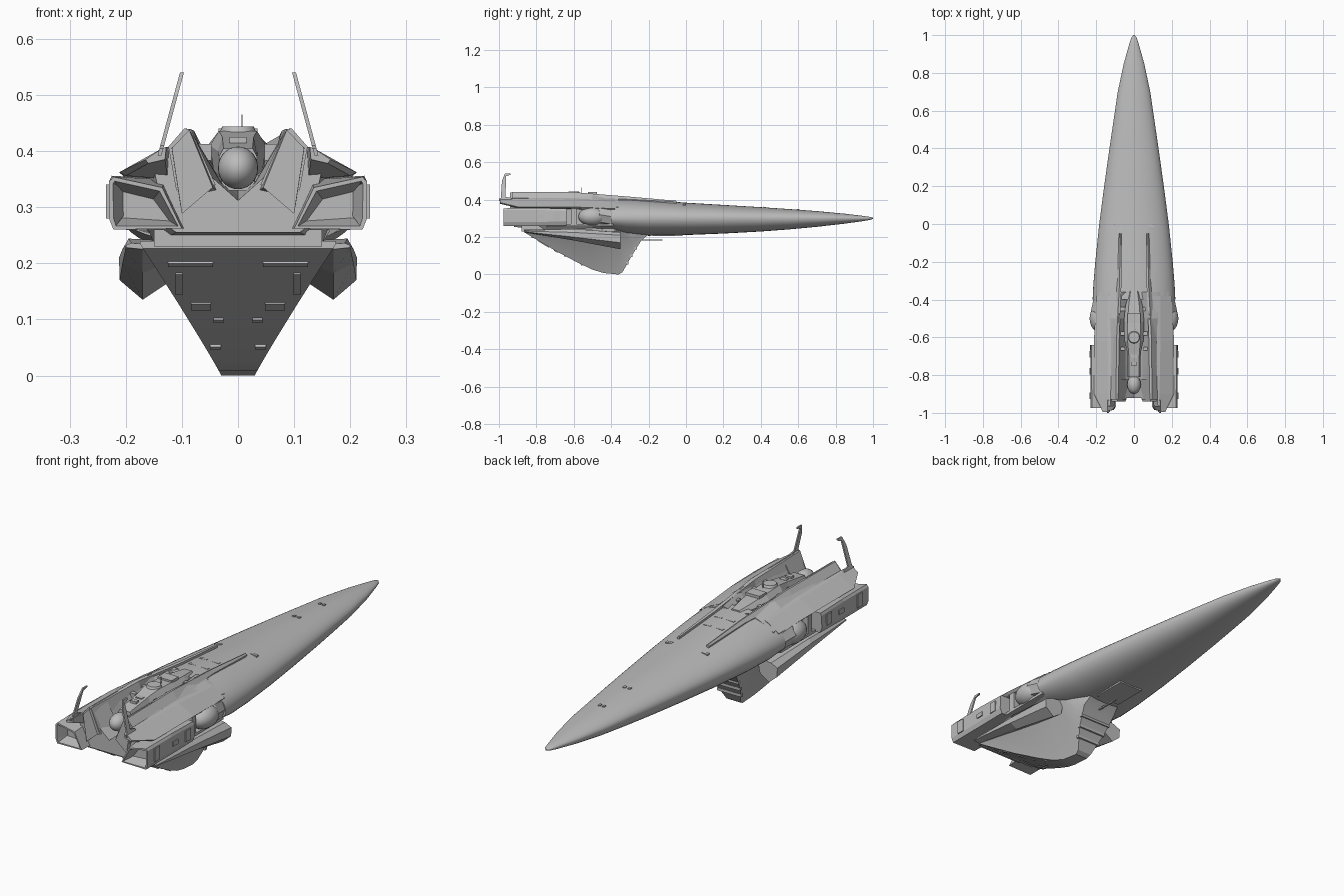
import bpy, bmesh, math
from mathutils import Vector

grey = bpy.data.materials.new("hull_grey")
grey.diffuse_color = (0.5, 0.5, 0.5, 1)


def finish(name, bm, mirror=False, smooth=None):
    bmesh.ops.remove_doubles(bm, verts=bm.verts, dist=0.0002)
    bmesh.ops.recalc_face_normals(bm, faces=bm.faces)
    me = bpy.data.meshes.new(name)
    bm.to_mesh(me)
    bm.free()
    me.materials.append(grey)
    ob = bpy.data.objects.new(name, me)
    bpy.context.collection.objects.link(ob)
    if mirror:
        ob.modifiers.new("mirror", 'MIRROR').use_clip = False
    if smooth:
        bpy.context.view_layer.objects.active = ob
        ob.select_set(True)
        bpy.ops.object.shade_smooth_by_angle(angle=math.radians(smooth))
        ob.select_set(False)
    return ob


def loft(name, rings, mirror=False, smooth=None, hollow=0):
    """Skin closed rings of equal length; hollow recesses the last cap."""
    bm = bmesh.new()
    vs = [[bm.verts.new(p) for p in r] for r in rings]
    n = len(rings[0])
    for a, b in zip(vs, vs[1:]):
        for i in range(n):
            j = (i + 1) % n
            bm.faces.new((a[i], a[j], b[j], b[i]))
    bm.faces.new(vs[0])
    cap = bm.faces.new(vs[-1])
    if hollow:
        bmesh.ops.recalc_face_normals(bm, faces=bm.faces)
        bmesh.ops.inset_region(bm, faces=[cap], thickness=0.008)
        bmesh.ops.inset_region(bm, faces=[cap], thickness=0.018, depth=-hollow)
    return finish(name, bm, mirror, smooth)


def sym(half, y):
    """Full symmetric ring from right-hand (x, z) points running top to bottom."""
    return [(x, y, z) for x, z in half] + [(-x, y, z) for x, z in reversed(half)]


def flat(pts, y):
    return [(x, y, z) for x, z in pts]


def box(name, c, s, mirror=False, normal=None):
    bm = bmesh.new()
    bmesh.ops.create_cube(bm, size=1)
    bmesh.ops.scale(bm, vec=s, verts=bm.verts)
    if normal:
        q = Vector((0, 0, 1)).rotation_difference(Vector(normal))
        bmesh.ops.rotate(bm, matrix=q.to_matrix(), verts=bm.verts)
    bmesh.ops.translate(bm, vec=c, verts=bm.verts)
    return finish(name, bm, mirror)


def ball(name, c, s, mirror=False):
    bm = bmesh.new()
    bmesh.ops.create_uvsphere(bm, u_segments=24, v_segments=14, radius=1)
    bmesh.ops.scale(bm, vec=s, verts=bm.verts)
    bmesh.ops.translate(bm, vec=c, verts=bm.verts)
    return finish(name, bm, mirror, 40)


# Long tapering main hull: y, half width, top z, bottom z
stations = [(1.0, .004, .303, .297), (.985, .015, .308, .292), (.95, .026, .313, .286),
            (.85, .054, .325, .272), (.7, .086, .339, .255), (.55, .108, .35, .241),
            (.4, .13, .36, .23), (.2, .158, .372, .219), (0, .184, .384, .211),
            (-.2, .205, .4, .207), (-.32, .215, .409, .212), (-.4, .219, .412, .232)]
N = 12
rings = []
for y, w, t, b in stations:
    r = []
    for k in range(4 * N):
        a = math.pi * k / (2 * N)
        c, s = math.cos(a), math.sin(a)
        if s >= 0:
            r.append((w * c, y, .3 + (t - .3) * s))
        else:
            x = math.copysign(abs(c) ** .8, c)
            r.append((w * x, y, .3 + (.3 - b) * s))
    rings.append(r)
loft("main_hull", rings, smooth=35)

# Rear body with an open V trough along the top
loft("rear_body", [
    sym([(0, .40), (.04, .408), (.072, .412), (.125, .392), (.185, .36), (.185, .26), (.1, .235)], -.36),
    sym([(0, .345), (.045, .375), (.082, .432), (.125, .402), (.17, .375), (.165, .26), (.13, .235)], -.5),
    sym([(0, .32), (.045, .36), (.09, .44), (.125, .405), (.17, .375), (.16, .26), (.15, .235)], -.75),
    sym([(0, .312), (.045, .352), (.09, .44), (.125, .405), (.15, .37), (.13, .27), (.11, .255)], -.92)])

# Long raised ridges flanking the trough
loft("ridge", [
    flat([(.068, .392), (.074, .394), (.08, .388), (.076, .37), (.066, .37)], -.05),
    flat([(.066, .412), (.076, .416), (.088, .402), (.086, .37), (.066, .37)], -.3),
    flat([(.078, .436), (.092, .44), (.118, .408), (.11, .37), (.06, .38)], -.6),
    flat([(.084, .439), (.096, .44), (.124, .408), (.11, .33), (.04, .34)], -.93)], mirror=True)

# Inner canted tail walls
loft("tail_wall", [
    flat([(.085, .438), (.12, .405), (.1, .29), (.01, .31)], -.82),
    flat([(.087, .438), (.118, .405), (.1, .288), (.045, .335)], -.94)], mirror=True)

# Sloped fairing above each engine
loft("upper_fairing", [
    flat([(.1, .405), (.14, .388), (.2, .352), (.19, .34), (.1, .34)], -.38),
    flat([(.115, .408), (.14, .402), (.212, .362), (.2, .352), (.115, .35)], -.62),
    flat([(.122, .408), (.135, .405), (.212, .362), (.2, .356), (.125, .35)], -.9),
    flat([(.128, .407), (.135, .405), (.165, .385), (.16, .378), (.13, .385)], -.995)], mirror=True)

# Engine boxes with hollow exhausts
loft("engine_box", [
    flat([(.12, .35), (.225, .352), (.23, .34), (.232, .285), (.222, .262), (.09, .262)], -.64),
    flat([(.13, .35), (.225, .356), (.23, .345), (.23, .28), (.222, .26), (.09, .262)], -.8),
    flat([(.135, .335), (.222, .354), (.23, .345), (.23, .28), (.222, .26), (.1, .262)], -.975)],
    mirror=True, hollow=.05)
for y, h in ((-.69, .05), (-.78, .02), (-.91, .06)):
    box("engine_side_plate", (.231, y, .31), (.008, .035, h), True)

# Machinery exposed in the side recess
ball("side_tank", (.18, -.5, .31), (.055, .075, .05), True)
loft("side_cowl", [
    flat([(.15, .35), (.2, .345), (.215, .31), (.2, .27), (.15, .265)], -.4),
    flat([(.15, .36), (.205, .355), (.228, .32), (.212, .28), (.15, .27)], -.46),
    flat([(.15, .35), (.2, .345), (.222, .315), (.205, .28), (.15, .27)], -.5)], mirror=True)
box("side_strut", (.185, -.6, .31), (.03, .03, .09), True)
box("recess_rail", (.17, -.52, .265), (.06, .26, .012), True)

# Tail masts: side profile (y, z), leaning inward as they rise
prof = [(-1, .392), (-.93, .4), (-.935, .41), (-.965, .415), (-.962, .525),
        (-.938, .533), (-.938, .54), (-.968, .54), (-.984, .5), (-.99, .41), (-1, .405)]
loft("tail_mast", [[(.135 - (z - .41) * .27 + d, y, z) for y, z in prof] for d in (-.0035, .0035)],
     mirror=True)

# Keel: (y, bottom z, top half width)
keel = []
for y, z, w in ((-.865, .226, .175), (-.8, .187, .173), (-.7, .128, .17), (-.58, .064, .165),
                (-.5, .026, .158), (-.44, .008, .15), (-.36, 0, .138), (-.34, .012, .134),
                (-.29, .1, .12), (-.24, .18, .1), (-.2, .215, .08)):
    k = z / .235
    bw = .03 + (w - .03) * k
    m = (z + .235) / 2
    mw = (bw + w) / 2 - .012 * (1 - k)
    keel.append(sym([(w, .24), (w, .235), (mw, m), (bw, z)], y))
loft("keel", keel, smooth=25)
box("keel_deck", (0, -.63, .245), (.3, .5, .03))

# Wedge pods beside the keel
loft("side_pod", [
    flat([(.13, .232), (.19, .236), (.2, .232), (.2, .228), (.17, .225), (.13, .226)], -.86),
    flat([(.12, .24), (.195, .244), (.206, .225), (.206, .2), (.17, .182), (.13, .2)], -.6),
    flat([(.11, .235), (.18, .225), (.212, .21), (.211, .17), (.17, .135), (.125, .165)], -.35)],
    mirror=True)

# Plates on the sloping keel stern
slope = (0, -.515, -.857)
for x, z, sx, sy in ((.085, .2, .08, .012), (.066, .125, .035, .022), (.035, .1, .018, .01),
                     (.04, .052, .02, .01), (.105, .165, .012, .07)):
    y = -.865 + (.226 - z) / .098 * .165 if z > .128 else -.7 + (.128 - z) / .064 * .12
    box("keel_plate", (x, y, z), (sx, sy, .008), True, slope)

# Keel front machinery and forward probe
for z in (.06, .1, .14):
    box("keel_front_rib", (0, -.315 + (z - .06) * .57, z), (.09 + z * .5, .014, .012))
box("belly_hatch", (0, -.1, .209), (.12, .16, .008))
box("belly_probe", (0, -.19, .185), (.008, .13, .006))

# Command pod in the trough
loft("command_pod", [
    sym([(.018, .416), (.024, .405), (.02, .38)], -.355),
    sym([(.028, .424), (.045, .405), (.035, .36)], -.43),
    sym([(.034, .432), (.054, .41), (.04, .35)], -.52),
    sym([(.034, .436), (.05, .41), (.04, .34)], -.62),
    sym([(.028, .425), (.036, .4), (.03, .34)], -.68),
    sym([(.026, .405), (.034, .39), (.028, .33)], -.81)])
ball("pod_end_sphere", (0, -.85, .37), (.036, .05, .038))
bm = bmesh.new()
bmesh.ops.create_cone(bm, cap_ends=True, segments=20, radius1=.034, radius2=.028, depth=.014)
bmesh.ops.translate(bm, vec=(0, -.6, .437), verts=bm.verts)
finish("pod_turret", bm, smooth=30)
box("pod_bridge", (0, -.5, .434), (.07, .05, .012))
box("pod_aerial", (.007, -.56, .445), (.002, .002, .04))
for y in (-.66, -.7, -.74):
    box("pod_rear_block", (0, y, .415), (.03, .02, .02))
for y in (-.45, -.58, -.66):
    box("trough_brace", (.062, y, .398), (.03, .02, .03), True)

# Small deck plates on the hull back
for x, y, z, s in ((.09, -.01, .374, .03), (.03, -.2, .396, .035), (.03, -.28, .402, .035),
                   (.012, .42, .358, .012), (.01, .6, .346, .01)):
    box("deck_plate", (x, y, z), (s, .014, .008), True, (x * .8, .06, 1))
